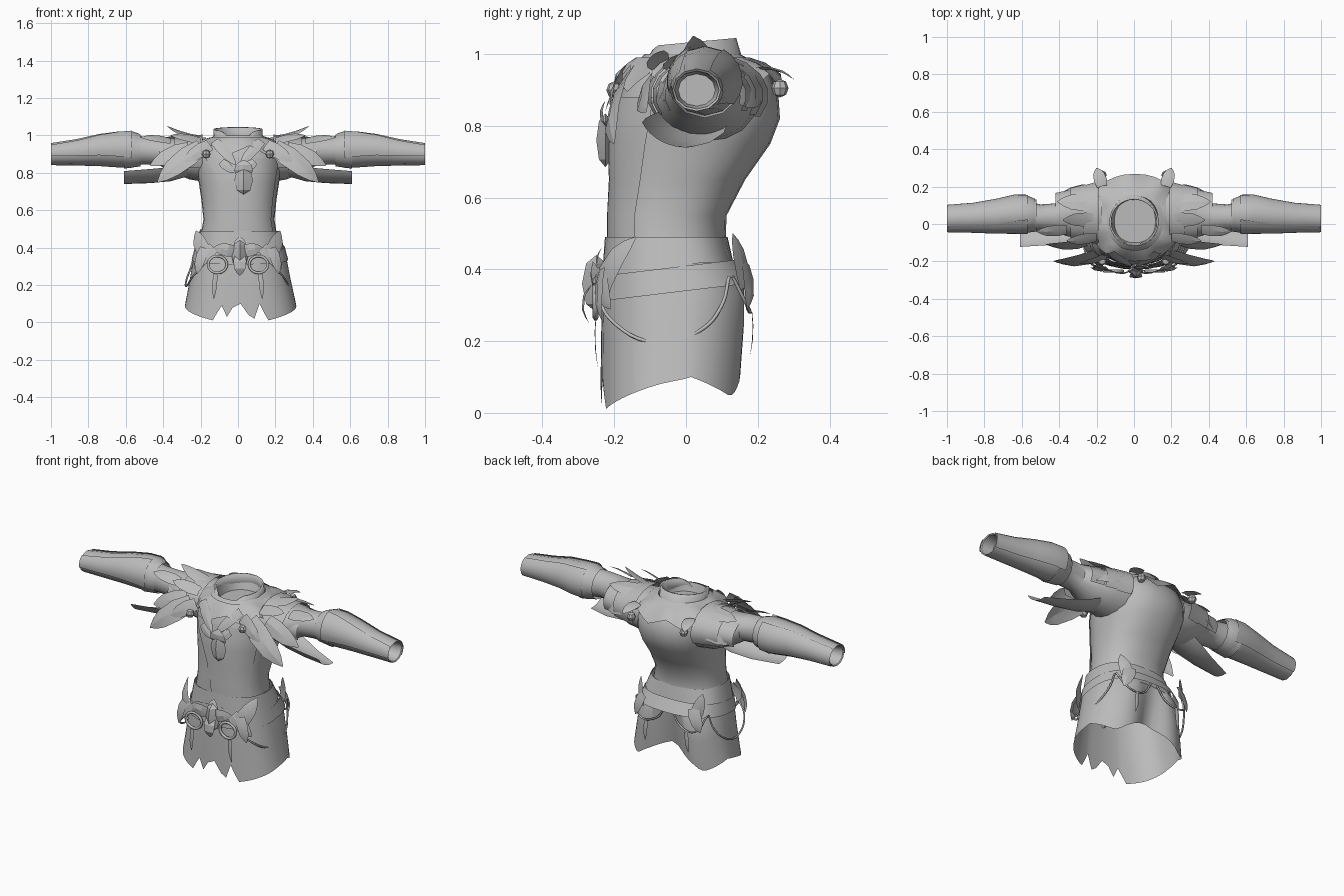
import bpy, bmesh, math
from math import sin, cos, pi, radians
from mathutils import Vector

if "Cube" in bpy.data.objects:
    bpy.data.objects.remove(bpy.data.objects["Cube"])

grey = bpy.data.materials.new("plain_grey")
grey.use_nodes = True
grey.diffuse_color = (0.5, 0.5, 0.5, 1)
grey.node_tree.nodes["Principled BSDF"].inputs["Base Color"].default_value = (0.5, 0.5, 0.5, 1)


def finish(name, bm, thick=0, angle=35):
    bmesh.ops.recalc_face_normals(bm, faces=bm.faces)
    me = bpy.data.meshes.new(name)
    bm.to_mesh(me)
    bm.free()
    for f in me.polygons:
        f.use_smooth = True
    me.set_sharp_from_angle(angle=radians(angle))
    me.materials.append(grey)
    ob = bpy.data.objects.new(name, me)
    bpy.context.collection.objects.link(ob)
    if thick:
        ob.modifiers.new("thickness", "SOLIDIFY").thickness = thick


def loft(name, secs, axis="z", span=None, n=28, off=0, power=1, edge=None,
         cap=False, thick=0, side=1, bend=None):
    """Skin elliptical sections (position, centre u, centre v, radius u, radius v)."""
    bm = bmesh.new()
    rows = []
    first, last = secs[0][0], secs[-1][0]
    for i, (pos, cu, cv, ru, rv) in enumerate(secs):
        t = i / (len(secs) - 1)
        a0, a1 = span(t) if span else (0, 360)
        row = []
        for k in range(n + (1 if span else 0)):
            deg = a0 + (a1 - a0) * k / n
            c, s = cos(radians(deg)), sin(radians(deg))
            u = cu + math.copysign(abs(c) ** power, c) * (ru + off)
            v = cv + math.copysign(abs(s) ** power, s) * (rv + off)
            p = pos
            if edge:
                p = first + (pos - first) * (edge(deg) - first) / (last - first)
            co = Vector((u, v, p)) if axis == "z" else Vector((p * side, u, v))
            row.append(bm.verts.new(bend(co, t) if bend else co))
        rows.append(row)
    for a, b in zip(rows, rows[1:]):
        m = len(a)
        for k in range(m - 1 if span else m):
            j = (k + 1) % m
            bm.faces.new((a[k], a[j], b[j], b[k]))
    if cap:
        bm.faces.new(rows[-1])
    finish(name, bm, thick)


def leaf(name, base, tip, width, normal, curl=0.02):
    """Pointed, ridged plate from base to tip, arched along its normal."""
    base, tip = Vector(base), Vector(tip)
    nor = Vector(normal).normalized()
    across = (tip - base).cross(nor).normalized() * width / 2
    bm = bmesh.new()
    rows = []
    for t, w in ((0, .8), (.3, 1), (.65, .85), (.85, .5), (1, .05)):
        mid = base.lerp(tip, t) + nor * curl * sin(pi * t)
        ridge = nor * width * 0.09 * w
        rows.append([bm.verts.new(q) for q in (mid - across * w, mid + ridge, mid + across * w)])
    for a, b in zip(rows, rows[1:]):
        for k in (0, 1):
            bm.faces.new((a[k], a[k + 1], b[k + 1], b[k]))
    finish(name, bm, angle=20)


def cord(name, points, radius, closed=False):
    cu = bpy.data.curves.new(name, "CURVE")
    cu.dimensions = "3D"
    cu.bevel_depth, cu.bevel_resolution, cu.resolution_u = radius, 1, 6
    sp = cu.splines.new("BEZIER")
    sp.bezier_points.add(len(points) - 1)
    sp.use_cyclic_u = closed
    for bp, p in zip(sp.bezier_points, points):
        bp.co = p
        bp.handle_left_type = bp.handle_right_type = "AUTO"
    cu.materials.append(grey)
    bpy.context.collection.objects.link(bpy.data.objects.new(name, cu))


def gem(name, centre, size, sides=4):
    bm = bmesh.new()
    bmesh.ops.create_uvsphere(bm, u_segments=sides, v_segments=4, radius=1)
    for v in bm.verts:
        v.co = Vector([c + q * r for c, q, r in zip(centre, v.co, size)])
    finish(name, bm, angle=25)


def body(z, half, front, back, x=0.005):
    return (z, x, (front + back) / 2, half, (back - front) / 2)


# Torso with a closed neck well
torso = [body(.36, .225, -.215, .14), body(.46, .205, -.215, .11), body(.55, .19, -.215, .113),
         body(.65, .2, -.21, .165), body(.75, .215, -.213, .235), body(.82, .228, -.205, .262),
         body(.88, .23, -.19, .258), body(.94, .215, -.16, .235), body(.98, .17, -.135, .19),
         body(1.0, .125, -.115, .15), body(.95, .11, -.1, .13)]
loft("torso", torso, power=.88, cap=True)
loft("front_lapel", torso[:7], span=lambda t: (267 - 45 * t ** 2, 330), n=10, off=.005, power=.88)

# Skirt with ragged front strips and a raised back
teeth = (.02, .1, .05, .09, .03, .08, .1, .04)


def hem(deg):
    d = abs((deg - 270 + 180) % 360 - 180)
    if d < 24:
        return teeth[int(deg / 5) % 8]
    if d < 100:
        return .01 + .09 * (d - 24) / 76
    back = 180 - d
    return .05 + .11 * max(0, 1 - back / 38) + .05 * max(0, (back - 45) / 35)


def seat_crease(co, t):
    if co.y > 0:
        co.y -= .06 * t * math.exp(-(co.x / .09) ** 2)
    return co


skirt = [body(.49, .205, -.22, .11, .01), body(.41, .23, -.225, .135, .01), body(.34, .248, -.233, .178, .01),
         body(.22, .268, -.236, .178, .012), body(.06, .298, -.238, .166, .014)]
loft("skirt", skirt, n=72, power=.8, edge=hem, bend=seat_crease)

# Belt bands
loft("upper_belt", skirt[:2], n=40, off=.006, power=.82,
     edge=lambda d: .4 + .02 * sin(radians(d * 3)))
loft("lower_belt", [body(.41, .23, -.228, .14, .01), body(.34, .248, -.233, .178, .01)], n=32,
     off=.01, power=.82, bend=lambda co, t: co + Vector((0, 0, .12 * co.y)))

# Collar, sloping down to a split at the throat
collar = [body(.93, .16, -.15, .18, 0), body(.98, .13, -.135, .16, 0), body(1.05, .132, -.115, .14, 0)]
loft("collar", collar, n=32, thick=.01,
     edge=lambda d: 1.033 + .012 * sin(radians(d)) - .07 * max(0, 1 - abs(d - 270) / 40))
loft("shoulder_mantle", [body(.99, .15, -.14, .18), body(.965, .21, -.165, .225), body(.91, .25, -.2, .268)],
     n=32, power=.9, edge=lambda d: .92 + .025 * sin(radians(d * 8)))

# Arms
sleeve = [(.17, .055, .87, .145, .12), (.26, .06, .875, .135, .11), (.36, .05, .895, .115, .09),
          (.42, .035, .915, .075, .075), (.5, .035, .92, .07, .075), (.6, .045, .92, .08, .08)]
bracer = [(.53, .05, .925, .085, .085), (.57, .052, .925, .1, .098), (.64, .053, .925, .1, .096),
          (.74, .042, .922, .088, .086), (.86, .034, .91, .075, .071), (1.0, .03, .9, .068, .059),
          (.995, .03, .9, .062, .053), (.93, .03, .9, .052, .045)]
for s, side in ((1, "left"), (-1, "right")):
    def L(part, base, tip, *rest):
        base, tip = (base[0] * s, *base[1:]), (tip[0] * s, *tip[1:])
        leaf(side + "_" + part, base, tip, *rest)

    loft(side + "_sleeve", sleeve, "x", n=16, side=s)
    loft(side + "_bracer", bracer, "x", n=12, side=s, cap=True)
    loft(side + "_bracer_plate", bracer[1:6], "x", span=lambda t: (105 + 25 * t, 205 - 15 * t),
         n=6, off=.006, side=s)
    loft(side + "_bracer_back_plate", bracer[1:6], "x", span=lambda t: (-40, 60), n=6, off=.005, side=s)
    loft(side + "_elbow_cuff", [(.52, .045, .92, .085, .085), (.61, .052, .922, .103, .1)], "x", n=12, side=s)
    # Overlapping shoulder bands
    for i, (x, r) in enumerate(((.19, .17), (.26, .155), (.34, .125))):
        loft(f"{side}_shoulder_band_{i}", [(x, .06, .885, r, r * .7), (x + .08, .055, .885, r * .9, r * .68)],
             "x", span=lambda t: (-30, 210), n=12, side=s)
    # Curved guard slung beneath the upper arm
    loft(side + "_arm_guard", [(.27, .03, .87, .11, .09), (.36, .025, .875, .13, .12),
                               (.47, .015, .87, .14, .125), (.61, .0, .86, .135, .12)], "x",
         span=lambda t: (200 + 5 * t, 325 - 50 * t), n=8, side=s)
    # Shoulder plumes
    L("front_plume", (.19, -.16, .94), (.43, -.2, .75), .12, (.3 * s, -1, .3), .025)
    L("chest_plume", (.15, -.17, .95), (.29, -.21, .86), .08, (0, -1, .3), .01)
    L("side_plume", (.26, -.1, .93), (.47, -.11, .84), .1, (0, -1, .5), .015)
    L("top_plume", (.2, .02, .99), (.38, .02, 1.05), .08, (0, -.3, 1), -.015)
    L("upper_plume", (.2, -.07, .97), (.36, -.09, 1.0), .07, (0, -.7, 1), .005)
    L("rear_top_plume", (.2, .11, .98), (.41, .12, .98), .1, (0, .4, 1), .005)
    L("rear_plume", (.17, .2, .96), (.2, .3, .93), .07, (0, .4, 1), .01)
    L("rear_side_plume", (.24, .19, .92), (.41, .15, .86), .1, (0, 1, .5), .015)
    L("arm_plume", (.36, -.03, .97), (.52, -.04, .99), .07, (0, -.6, 1), .005)
    # Brooches on the mantle
    gem(side + "_front_brooch", (.17 * s, -.2, .9), (.024, .022, .024), 8)
    gem(side + "_back_brooch", (.17 * s, .262, .905), (.024, .024, .026), 8)
    # Throat lapels
    L("throat_lapel", (.125, -.15, .97), (.01, -.225, .84), .06, (0, -1, .4), .008)
    L("throat_point", (.09, -.2, .86), (.02, -.22, .8), .05, (0, -1, .2), .003)
    # Belt ornaments
    L("hip_leaf", (.15, -.235, .33), (.225, -.14, .49), .09, (.6 * s, -1, .1), .025)
    L("hip_lower_leaf", (.13, -.24, .4), (.235, -.21, .29), .08, (.4 * s, -1, .2), .01)
    L("hip_drop", (.18, -.235, .4), (.22, -.235, .26), .06, (.4 * s, -1, 0), .01)
    L("back_hip_leaf", (.17, .165, .35), (.2, .13, .5), .07, (.6 * s, 1, 0), .005)
    L("back_hip_drop", (.16, .165, .42), (.21, .17, .29), .07, (.5 * s, 1, 0), .01)
    L("buckle_wing", (.02, -.25, .38), (.13, -.245, .4), .07, (0, -1, 0), .015)
    L("front_feather", (.12, -.25, .27), (.13, -.245, .125), .025, (0, -1, 0), .005)
    L("back_feather", (.13, .183, .28), (.14, .178, .16), .025, (0, 1, 0), .005)
    cord(side + "_belt_ring", [(s * .11 + .05 * cos(a), -.252, .31 + .045 * sin(a))
                               for a in (0, pi / 2, pi, 3 * pi / 2)], .008, True)
    cord(side + "_hip_cord", [(s * x, y, z) for x, y, z in
         ((.15, -.245, .34), (.23, -.21, .26), (.275, -.08, .195), (.275, .04, .23), (.25, .1, .3), (.23, .12, .38))], .005)
    cord(side + "_back_cord", [(s * x, y, z) for x, y, z in
         ((.23, .13, .38), (.18, .175, .29), (.08, .17, .3), (.02, .16, .38))], .005)

# Pendant and buckle
gem("pendant", (.03, -.225, .76), (.05, .025, .075))
leaf("pendant_crown", (.03, -.22, .79), (.03, -.225, .87), .1, (0, -1, 0), .01)
gem("buckle", (.01, -.25, .36), (.045, .04, .08))
leaf("buckle_drop", (.01, -.262, .36), (.01, -.27, .25), .07, (0, -1, 0), .02)
leaf("buckle_crest", (.01, -.245, .37), (.01, -.235, .46), .07, (0, -1, 0), .01)
